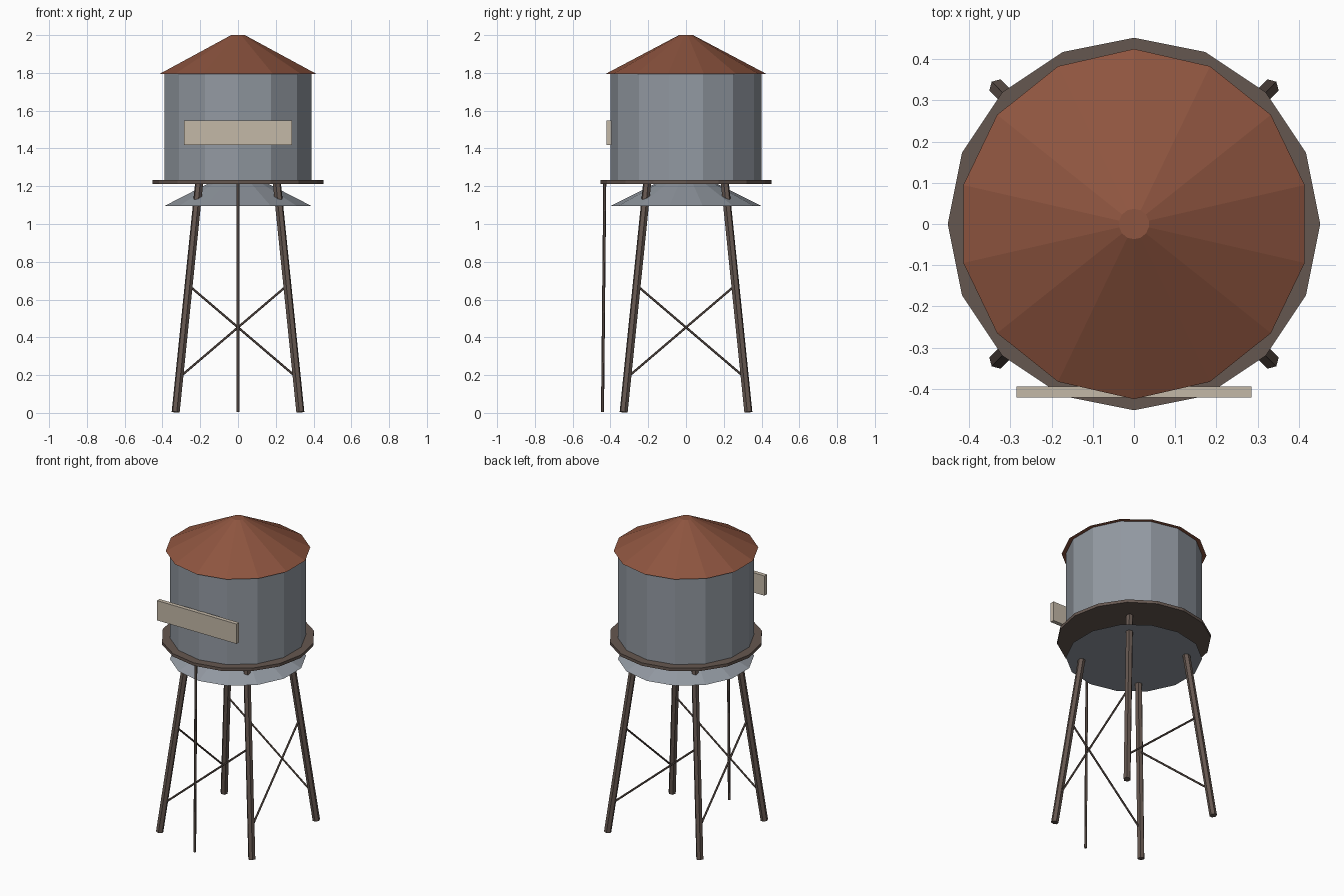
import bpy, math
from mathutils import Vector, Matrix

if "Cube" in bpy.data.objects:
    bpy.data.objects.remove(bpy.data.objects["Cube"])


def material(name, rgb):
    m = bpy.data.materials.new(name)
    m.diffuse_color = (*rgb, 1)
    m.use_nodes = True
    m.node_tree.nodes["Principled BSDF"].inputs["Base Color"].default_value = m.diffuse_color
    return m


STEEL = material("steel", (0.29, 0.32, 0.36))
RUST = material("rust_red", (0.27, 0.09, 0.05))
IRON = material("dark_iron", (0.13, 0.095, 0.08))
BOARD = material("pale_board", (0.55, 0.48, 0.39))


def finish(name, mat):
    ob = bpy.context.object
    ob.name = name
    ob.data.materials.append(mat)
    return ob


def frustum(name, sides, r1, r2, z1, z2, mat):
    bpy.ops.mesh.primitive_cone_add(vertices=sides, radius1=r1, radius2=r2,
                                    depth=z2 - z1, location=(0, 0, (z1 + z2) / 2))
    return finish(name, mat)


def rod(name, a, b, radius, sides, mat):
    a, b = Vector(a), Vector(b)
    d = b - a
    bpy.ops.mesh.primitive_cylinder_add(vertices=sides, radius=radius, depth=d.length,
                                        location=(a + b) / 2,
                                        rotation=d.to_track_quat('Z', 'Y').to_euler())
    return finish(name, mat)


# Tank, roof, flared underside and walkway
frustum("tank", 14, 0.40, 0.40, 1.225, 1.80, STEEL)
frustum("roof", 14, 0.425, 0.037, 1.795, 2.0, RUST)
frustum("tank_underside", 14, 0.40, 0.15, 1.095, 1.22, STEEL)
frustum("walkway", 16, 0.452, 0.452, 1.213, 1.232, IRON)

# Blank sign board on the front
bpy.ops.mesh.primitive_cube_add(size=1, location=(0, -0.408, 1.483))
bpy.context.object.scale = (0.57, 0.026, 0.128)
finish("sign_board", BOARD)

# Four splayed legs, each with one diagonal brace to the next leg
foot, top = Vector((-0.33, -0.33, 0.004)), Vector((-0.205, -0.205, 1.225))
names = ["front_left", "front_right", "back_right", "back_left"]
for i, n in enumerate(names):
    turn = Matrix.Rotation(i * math.pi / 2, 3, 'Z')
    after = Matrix.Rotation((i + 1) * math.pi / 2, 3, 'Z')
    rod(n + "_leg", turn @ foot, turn @ top, 0.022, 6, IRON)
    rod(n + "_brace", turn @ foot.lerp(top, 0.15), after @ foot.lerp(top, 0.55),
        0.006, 6, IRON)

# Thin pipe hanging from the front of the walkway
rod("front_pipe", (0, -0.442, 0.005), (0, -0.43, 1.22), 0.008, 6, IRON)
